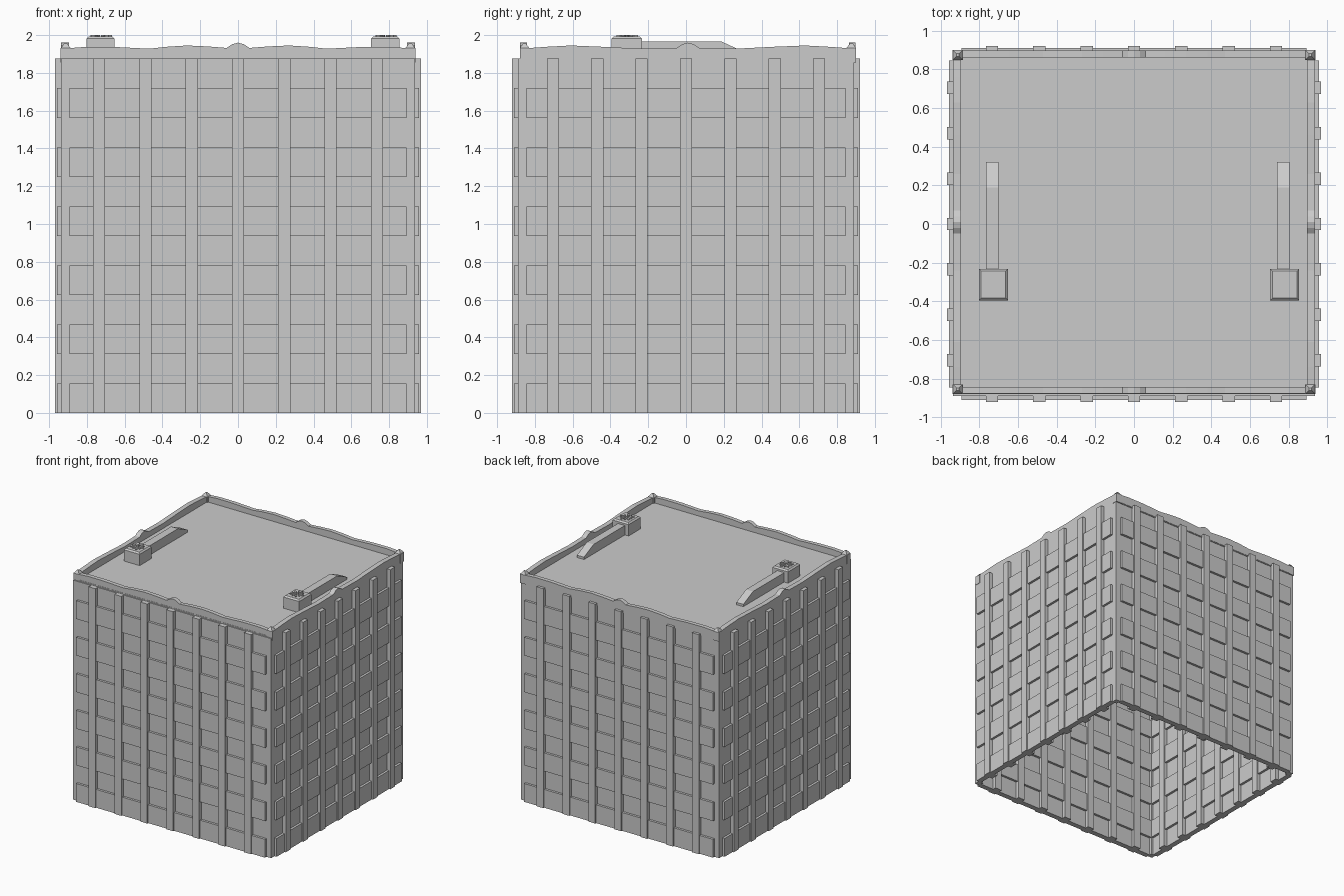
import bpy, bmesh, math
from mathutils import Matrix, Vector

if "Cube" in bpy.data.objects:
    bpy.data.objects.remove(bpy.data.objects["Cube"])

mat = bpy.data.materials.new("plain grey")
mat.diffuse_color = (0.6, 0.6, 0.6, 1)
mat.use_nodes = True
mat.node_tree.nodes["Principled BSDF"].inputs["Base Color"].default_value = mat.diffuse_color


def finish(bm, name):
    bmesh.ops.recalc_face_normals(bm, faces=bm.faces)
    me = bpy.data.meshes.new(name)
    bm.to_mesh(me)
    bm.free()
    me.materials.append(mat)
    ob = bpy.data.objects.new(name, me)
    bpy.context.collection.objects.link(ob)
    return ob


def box(bm, x0, x1, y0, y1, z0, z1):
    m = Matrix.Translation(((x0 + x1) / 2, (y0 + y1) / 2, (z0 + z1) / 2)) @ \
        Matrix.Diagonal((x1 - x0, y1 - y0, z1 - z0, 1))
    return bmesh.ops.create_cube(bm, size=1, matrix=m)["verts"]


def prism(bm, pts, direction):
    f = bm.faces.new([bm.verts.new(p) for p in pts])
    r = bmesh.ops.extrude_face_region(bm, geom=[f])
    bmesh.ops.translate(bm, vec=direction,
                        verts=[v for v in r["geom"] if isinstance(v, bmesh.types.BMVert)])


HX, HY, TOP = 0.937, 0.89, 1.875      # wall planes and wall height
ROW = TOP / 12

# four woven walls, each built facing -y and then turned into place
for name, angle, half, dist, pitch in (
        ("front", 0, HX, HY, 0.245), ("right", 90, HY, HX, 0.235),
        ("back", 180, HX, HY, 0.245), ("left", 270, HY, HX, 0.235)):
    turn = Matrix.Rotation(math.radians(angle), 4, 'Z')
    bands, strips = bmesh.new(), bmesh.new()
    for i in range(12):
        z0, z1 = i * ROW, (i + 1) * ROW
        if i % 2 == 0:      # outer bands, stopping short of the corner
            box(bands, -half + 0.045, half - 0.045, -dist - 0.02, -dist + 0.025, z0, z1)
        else:               # inner bands
            box(bands, -half, half, -dist, -dist + 0.045, z0, z1)
    for s in (-1, 1):       # corner uprights
        a, b = sorted((s * half, s * (half - 0.045)))
        box(bands, a, b, -dist, -dist + 0.045, 0, TOP)
    for i in range(-3, 4):  # upright strips
        box(strips, i * pitch - 0.032, i * pitch + 0.032,
            -dist - 0.031, -dist + 0.055, 0, TOP)
    for bm, part in ((bands, "bands"), (strips, "strips")):
        bm.transform(turn)
        finish(bm, f"{name}_wall_{part}")

# lid panel
FLOOR = 1.885
LY = 0.01
bm = bmesh.new()
box(bm, -0.93, 0.93, -0.88, 0.895, 1.855, FLOOR)
finish(bm, "lid_panel")

# scalloped lid rim with a small peak in the middle of each side
peak = [(0.0, 1.96), (0.03, 1.952), (0.06, 1.932)]
wave_x = peak + [(0.16, 1.94), (0.27, 1.945), (0.38, 1.938), (0.47, 1.928),
                 (0.65, 1.937), (0.8, 1.938), (0.935, 1.928)]
wave_y = peak + [(0.25, 1.928), (0.45, 1.938), (0.62, 1.945), (0.75, 1.938), (0.885, 1.928)]
for name, wave, along_x in (("lid_rim_long", wave_x, True), ("lid_rim_side", wave_y, False)):
    line = [(-a, z) for a, z in reversed(wave[1:])] + wave
    line += [(wave[-1][0], 1.86), (-wave[-1][0], 1.86)]
    for s in (-1, 1):
        bm = bmesh.new()
        if along_x:
            prism(bm, [(a, s * 0.888 + LY, z) for a, z in line], (0, -s * 0.035, 0))
        else:
            prism(bm, [(s * 0.937, a + LY, z) for a, z in line], (-s * 0.042, 0, 0))
        finish(bm, name)

# lid corner blocks with pointed caps
for sx in (-1, 1):
    for sy in (-1, 1):
        bm = bmesh.new()
        x, y = sx * 0.912, sy * 0.865 + LY
        box(bm, x - 0.028, x + 0.028, y - 0.025, y + 0.025, 1.855, 1.932)
        bmesh.ops.create_cone(bm, cap_ends=True, segments=4, radius1=0.036, radius2=0.01,
                              depth=0.025,
                              matrix=Matrix.Translation((x, y, 1.944)) @
                              Matrix.Rotation(math.pi / 4, 4, 'Z'))
        finish(bm, "lid_corner")

# two latches: bar with a sloping end, block and rosette
for bar_x, block_x in ((-0.733, -0.728), (0.773, 0.78)):
    bm = bmesh.new()
    prism(bm, [(bar_x - 0.033, y, z) for y, z in
               ((-0.3, FLOOR - 0.01), (-0.3, 1.965), (0.19, 1.965),
                (0.32, FLOOR + 0.02), (0.32, FLOOR - 0.01))], (0.066, 0, 0))
    finish(bm, "latch_bar")

    bm = bmesh.new()
    vs = box(bm, block_x - 0.075, block_x + 0.075, -0.395, -0.232, FLOOR - 0.01, 1.993)
    edges = [e for e in bm.edges if all(v.co.z > 1.95 for v in e.verts)]
    bmesh.ops.bevel(bm, geom=edges, offset=0.012, segments=1, affect='EDGES')
    finish(bm, "latch_block")

    bm = bmesh.new()
    centre = Vector((block_x, -0.312, 0))
    for k in range(10):
        a = k * math.tau / 10
        r = 0.052 if k % 2 else 0.06
        pts = []
        for d, da in ((0.008, 0), (r * 0.7, -0.22), (r, 0), (r * 0.7, 0.22)):
            pts.append(centre + Vector((d * math.cos(a + da), d * math.sin(a + da), 1.99)))
        prism(bm, pts, (0, 0, 0.01))
    finish(bm, "latch_rosette")
